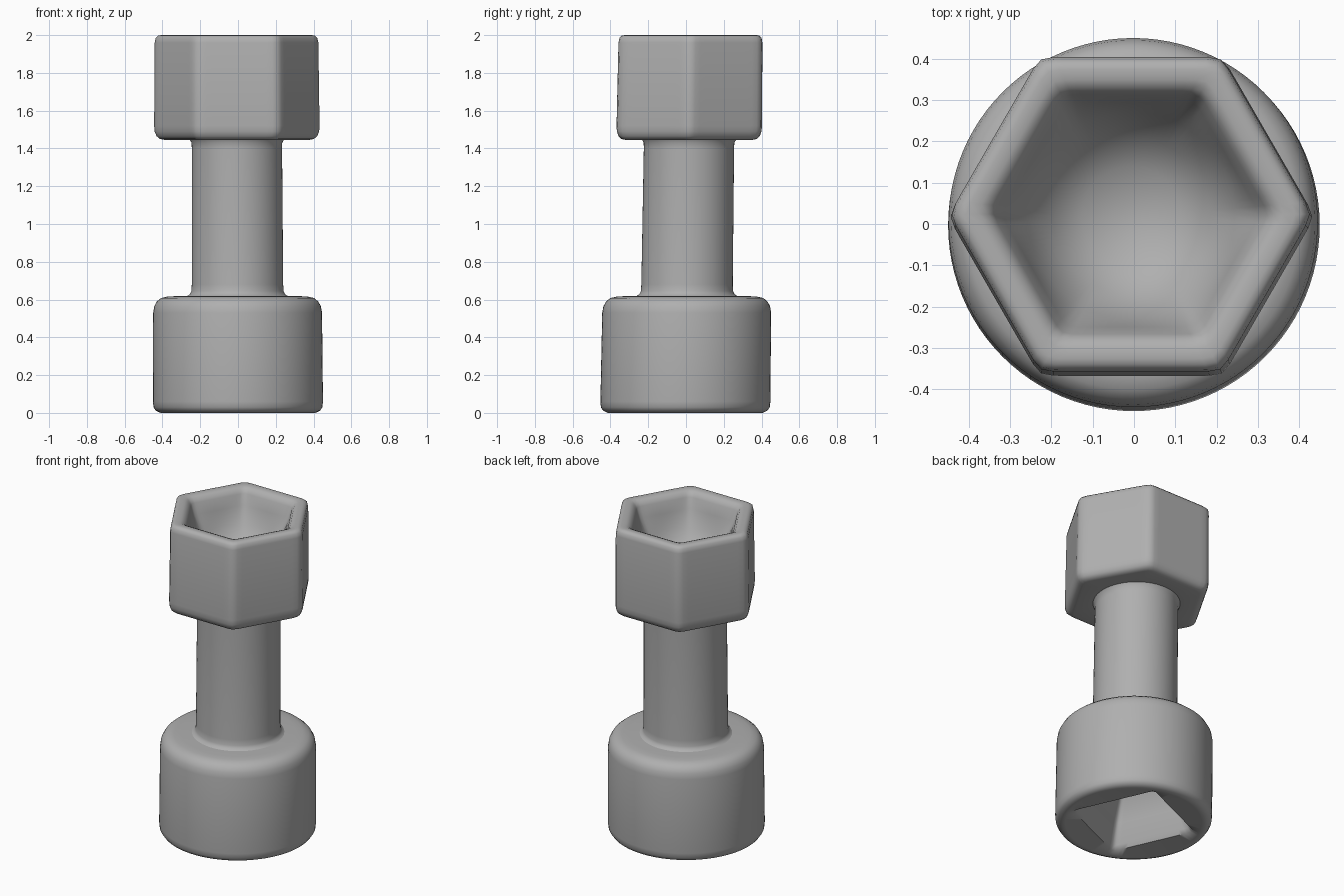
import bpy, bmesh
from math import sin, cos, tau, radians

if "Cube" in bpy.data.objects:
    bpy.data.objects.remove(bpy.data.objects["Cube"])

SEG = 96
grey = bpy.data.materials.new("dark_grey")
grey.diffuse_color = (0.43, 0.43, 0.43, 1)
grey.use_nodes = True
grey.node_tree.nodes["Principled BSDF"].inputs["Base Color"].default_value = grey.diffuse_color


def radius(angle, sides, apothem, turn):
    """Polar radius of a circle (sides=0) or a soft-cornered regular polygon."""
    if sides == 0:
        return apothem
    p = 45
    total = 0
    for i in range(sides):
        c = cos(angle - turn - (i + 0.5) * tau / sides)
        total += max(0.0, c) ** p
    return apothem / total ** (1 / p)


def loft(name, rows, turn=0.0, cap=None):
    """Skin rings given as (z, sides, apothem); cap is 'first' or 'last'."""
    bm = bmesh.new()
    rings = []
    for z, sides, a in rows:
        ring = []
        lean = 0.014 * z - 0.004
        for k in range(SEG):
            t = k * tau / SEG
            r = radius(t, sides, a, turn)
            ring.append(bm.verts.new((r * cos(t) - 0.004 * z, r * sin(t) + lean, z)))
        rings.append(ring)
    for lo, hi in zip(rings, rings[1:]):
        for k in range(SEG):
            n = (k + 1) % SEG
            bm.faces.new((lo[k], lo[n], hi[n], hi[k]))
    if cap == 'first':
        bm.faces.new(rings[0][::-1])
    elif cap == 'last':
        bm.faces.new(rings[-1])
    mesh = bpy.data.meshes.new(name)
    bm.to_mesh(mesh)
    bm.free()
    mesh.materials.append(grey)
    obj = bpy.data.objects.new(name, mesh)
    bpy.context.collection.objects.link(obj)
    bpy.ops.object.select_all(action='DESELECT')
    obj.select_set(True)
    bpy.context.view_layer.objects.active = obj
    bpy.ops.object.shade_smooth_by_angle(angle=radians(50))
    return obj


# Round base with a tapered square socket underneath
loft("round_base", [
    (0.36, 4, 0.03), (0.35, 4, 0.10), (0.29, 4, 0.16), (0.16, 4, 0.21),
    (0.04, 4, 0.245), (0.015, 4, 0.26),
    (0.003, 0, 0.39), (0.0, 0, 0.41), (0.012, 0, 0.435), (0.03, 0, 0.447),
    (0.06, 0, 0.45), (0.53, 0, 0.447), (0.565, 0, 0.441), (0.59, 0, 0.427),
    (0.608, 0, 0.405), (0.616, 0, 0.37), (0.618, 0, 0.33), (0.62, 0, 0.265),
], turn=radians(-21), cap='first')

# Plain shaft with a small fillet at each end
loft("shaft", [
    (0.62, 0, 0.265), (0.628, 0, 0.252), (0.645, 0, 0.244), (0.68, 0, 0.242),
    (1.40, 0, 0.239), (1.43, 0, 0.24), (1.448, 0, 0.25),
])

# Hexagonal head hollowed into a bowl
loft("hex_head", [
    (1.448, 0, 0.25), (1.445, 6, 0.335), (1.45, 6, 0.358), (1.465, 6, 0.374),
    (1.49, 6, 0.383), (1.52, 6, 0.385), (1.96, 6, 0.381), (1.985, 6, 0.376),
    (1.997, 6, 0.364), (2.0, 6, 0.35), (1.999, 6, 0.325), (1.99, 6, 0.305),
    (1.965, 6, 0.29), (1.90, 6, 0.272), (1.80, 0, 0.25), (1.71, 0, 0.19),
    (1.66, 0, 0.12), (1.64, 0, 0.03),
], cap='last')
